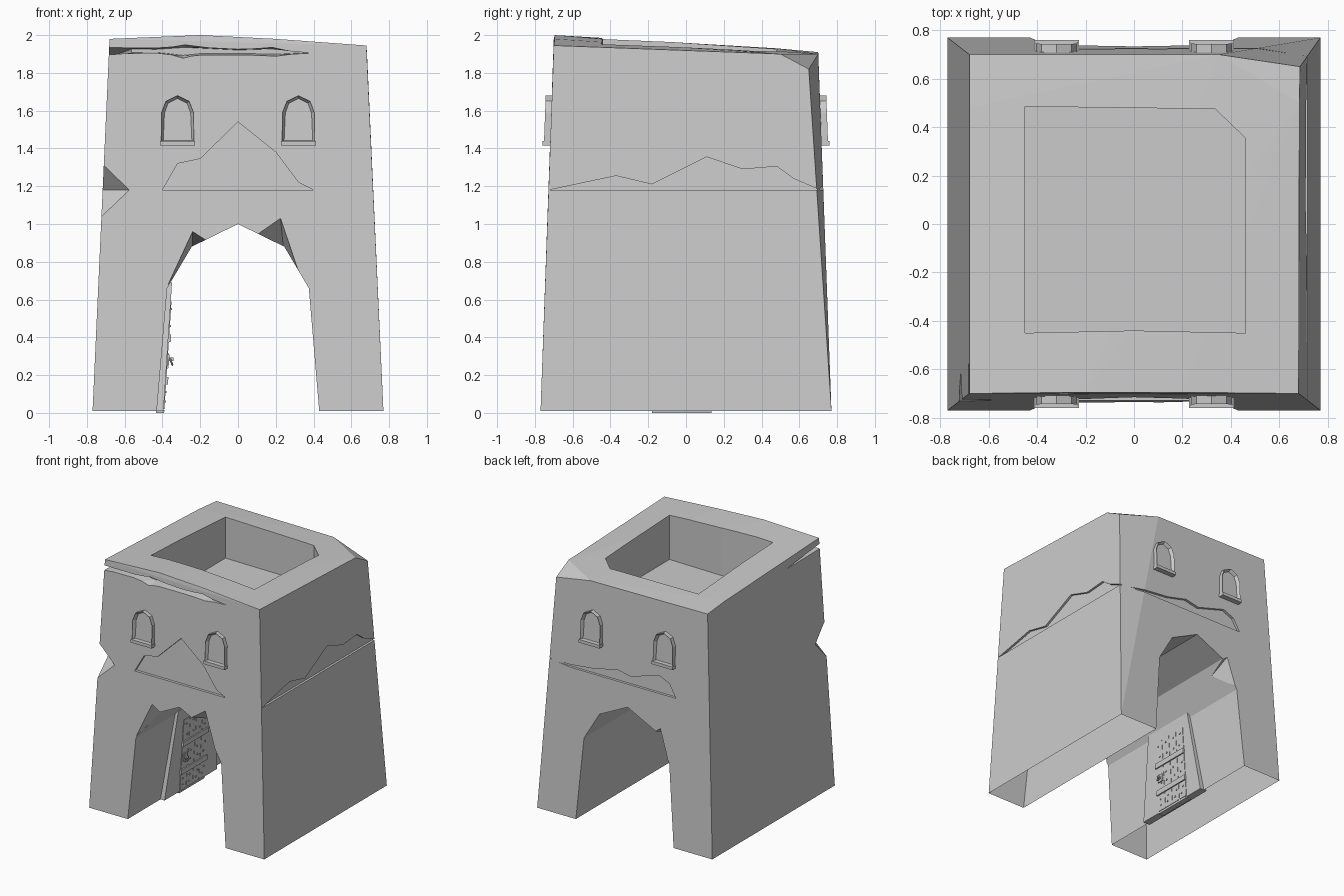
import bpy, bmesh, random
from mathutils import Vector

if "Cube" in bpy.data.objects:
    bpy.data.objects.remove(bpy.data.objects["Cube"])

random.seed(4)


def wall(z):
    # distance of front and back faces from the centre at height z
    return 0.77 - 0.0365 * z


def side(z):
    # distance of left and right faces from the centre at height z
    return 0.77 - 0.046 * z


def finish(bm, name):
    bmesh.ops.recalc_face_normals(bm, faces=bm.faces[:])
    me = bpy.data.meshes.new(name)
    bm.to_mesh(me)
    bm.free()
    ob = bpy.data.objects.new(name, me)
    bpy.context.collection.objects.link(ob)
    return ob


def add_loft(bm, a, b):
    va = [bm.verts.new(p) for p in a]
    vb = [bm.verts.new(p) for p in b]
    n = len(a)
    for i in range(n):
        j = (i + 1) % n
        bm.faces.new((va[i], va[j], vb[j], vb[i]))
    bm.faces.new(va[::-1])
    return bm.faces.new(vb)


def loft(name, a, b, tri=False):
    bm = bmesh.new()
    add_loft(bm, a, b)
    if tri:
        bmesh.ops.triangulate(bm, faces=bm.faces[:])
    return finish(bm, name)


def hull(name, pts):
    bm = bmesh.new()
    for p in pts:
        bm.verts.new(p)
    bmesh.ops.convex_hull(bm, input=bm.verts[:])
    return finish(bm, name)


def cut(body, cutter):
    m = body.modifiers.new("cut", 'BOOLEAN')
    m.operation = 'DIFFERENCE'
    m.solver = 'EXACT'
    m.object = cutter
    bpy.context.view_layer.objects.active = body
    bpy.ops.object.modifier_apply(modifier=m.name)
    bpy.data.objects.remove(cutter)


# Tapered tower block with uneven top and a broken back right corner
tower = hull("tower", [
    (-0.77, -0.77, 0.01), (0.77, -0.77, 0.01), (0.77, 0.77, 0.01), (-0.77, 0.77, 0.01),
    (-0.68, -0.70, 1.98), (-0.2, -0.695, 2.0), (0.2, -0.695, 1.98), (0.68, -0.70, 1.945),
    (-0.68, 0.70, 1.91), (-0.68, 0.48, 1.93), (0.35, 0.70, 1.90),
    (0.683, 0.5, 1.90), (0.686, 0.65, 1.82)])

# Passage running front to back
half = [(0.43, 0.01), (0.375, 0.66), (0.245, 0.88)]
arch = [(0.436, -0.1)] + half + [(0, 1.0)] + [(-x, z) for x, z in half[::-1]] + [(-0.436, -0.1)]
cut(tower, loft("passage", [(x, -1, z) for x, z in arch], [(x, 1, z) for x, z in arch]))

# Sunken roof court
court = [(-0.45, -0.45), (0, -0.44), (0.46, -0.45), (0.46, 0.355), (0.335, 0.475), (-0.45, 0.485)]
cut(tower, loft("court", [(x, y, 1.6) for x, y in court], [(x, y, 2.4) for x, y in court]))

# Chips out of the arch edge
chips = [
    (-1, [(0.09, 0.9), (0.11, 0.95), (0.225, 1.03), (0.32, 0.75), (0.24, 0.80)], (0.24, 0.875), 0.5),
    (-1, [(-0.15, 0.89), (-0.17, 0.915), (-0.24, 0.96), (-0.37, 0.68), (-0.24, 0.80)], (-0.24, 0.875), 0.5),
    (1, [(-0.24, 0.87), (-0.29, 0.91), (-0.36, 0.69), (-0.28, 0.75)], (-0.28, 0.81), 0.55)]
for s, pts, (tx, tz), ty in chips:
    cut(tower, hull("chip", [(x, s * wall(z), z) for x, z in pts]
                    + [(x, s * 0.9, z) for x, z in pts] + [(tx, s * ty, tz)]))

# Notch in the front left corner
cut(tower, hull("notch", [(-0.71, -0.722, 1.31), (-0.575, -0.728, 1.18), (-0.716, -0.60, 1.18),
                          (-0.722, -0.732, 1.04), (-0.9, -0.9, 1.31), (-0.9, -0.9, 1.04),
                          (-0.575, -0.9, 1.18), (-0.9, -0.60, 1.18)]))

# Shallow jagged areas of broken plaster: front, back and right
front = [(-0.4, 1.18), (0.4, 1.18), (0.32, 1.22), (0.2, 1.38), (0, 1.54), (-0.2, 1.345), (-0.32, 1.32)]
back = [(0.705, 1.18), (-0.42, 1.18), (-0.36, 1.28), (-0.27, 1.32), (-0.02, 1.245), (0.1, 1.27), (0.28, 1.225)]
right = [(-0.725, 1.18), (0.71, 1.18), (0.57, 1.24), (0.48, 1.305), (0.3, 1.29), (0.11, 1.355),
         (-0.18, 1.21), (-0.37, 1.255)]
for s, poly in ((-1, front), (1, back)):
    cut(tower, loft("plaster", [(x, s * (wall(z) - 0.02), z) for x, z in poly],
                    [(x, s * 0.9, z) for x, z in poly]))
cut(tower, loft("plaster", [(side(z) - 0.017, y, z) for y, z in right],
                [(0.9, y, z) for y, z in right]))

# Split under the front roof edge, running round the left corner
split = [(-0.8, 1.945), (-0.43, 1.94), (-0.28, 1.965), (0, 1.93), (0.18, 1.945), (0.39, 1.90),
         (0.2, 1.875), (0.02, 1.885), (-0.19, 1.885), (-0.29, 1.86), (-0.43, 1.90), (-0.8, 1.89)]
cut(tower, loft("split", [(x, -0.8, z) for x, z in split],
                [(x, -0.62, 1.915 + (z - 1.915) * 0.4) for x, z in split], True))
cut(tower, hull("side_split", [(-0.8, -0.8, 1.889), (-0.8, -0.8, 1.944), (-0.55, -0.67, 1.905),
                               (-0.55, -0.67, 1.93), (-0.8, -0.28, 1.89), (-0.66, -0.28, 1.892)]))

# Leave the foot of both piers open
bm = bmesh.new()
bm.from_mesh(tower.data)
foot = [f for f in bm.faces if all(v.co.z < 0.012 for v in f.verts)]
bmesh.ops.delete(bm, geom=foot, context='FACES')
bm.to_mesh(tower.data)
bm.free()

# Arched windows with sills, front and back
for s in (-1, 1):
    for cx in (-0.32, 0.32):
        outline = [(-0.087, 1.43), (0.087, 1.43), (0.085, 1.59), (0.062, 1.65), (0, 1.68),
                   (-0.062, 1.65), (-0.085, 1.59)]
        bm = bmesh.new()
        face = add_loft(bm, [(cx + x, s * (wall(z) - 0.03), z) for x, z in outline],
                        [(cx + x, s * (wall(z) + 0.034), z) for x, z in outline])
        bmesh.ops.recalc_face_normals(bm, faces=bm.faces[:])
        bmesh.ops.inset_region(bm, faces=[face], thickness=0.016)
        bmesh.ops.translate(bm, verts=face.verts[:], vec=(0, -s * 0.024, 0))
        finish(bm, "window")
        sill = [(-0.092, 1.415), (0.092, 1.415), (0.092, 1.44), (-0.092, 1.44)]
        loft("window_sill", [(cx + x, s * 0.69, z) for x, z in sill],
             [(cx + x, s * 0.76, z) for x, z in sill])


# Door parts follow the leaning left wall of the passage
def door_x(z):
    return -0.395 + 0.066 * z


def add_slab(bm, poly, d0, d1):
    add_loft(bm, [(door_x(z) + d0, y, z) for y, z in poly],
             [(door_x(z) + d1, y, z) for y, z in poly])


def rect(y0, y1, z0, z1):
    return [(y0, z0), (y1, z0), (y1, z1), (y0, z1)]


def slabs(name, polys, d0, d1):
    bm = bmesh.new()
    for p in polys:
        add_slab(bm, p, d0, d1)
    return finish(bm, name)


slabs("door_surround", [[(-0.36, 0.01), (0.30, 0.01), (0.2, 0.69), (-0.25, 0.69)]], -0.06, 0)
slabs("door_planks", [rect(-0.175 + i * 0.08, -0.098 + i * 0.08, 0.02, 0.59) for i in range(4)], -0.01, 0.004)
slabs("door_straps", [rect(-0.18, 0.145, z, z + 0.04) for z in (0.15, 0.375)], 0, 0.014)
slabs("door_threshold", [rect(-0.18, 0.135, 0, 0.015)], -0.04, 0.004)
slabs("lock_plate", [rect(-0.16, -0.11, 0.25, 0.31)], 0, 0.012)
studs = []
for z in (0.06, 0.11, 0.24, 0.31, 0.46, 0.55):
    for i in range(4):
        y = -0.137 + i * 0.08 + random.uniform(-0.015, 0.015)
        studs.append(rect(y - 0.005, y + 0.005, z - 0.005, z + 0.005))
slabs("door_studs", studs, 0, 0.01)

# Ring handle
bpy.ops.mesh.primitive_torus_add(major_segments=8, minor_segments=4, major_radius=0.018, minor_radius=0.005,
                                 location=(door_x(0.27) + 0.024, -0.135, 0.27), rotation=(0, 1.2, 0))
bpy.context.object.name = "door_ring"
slabs("ring_mount", [rect(-0.142, -0.128, 0.275, 0.292)], 0, 0.035)
